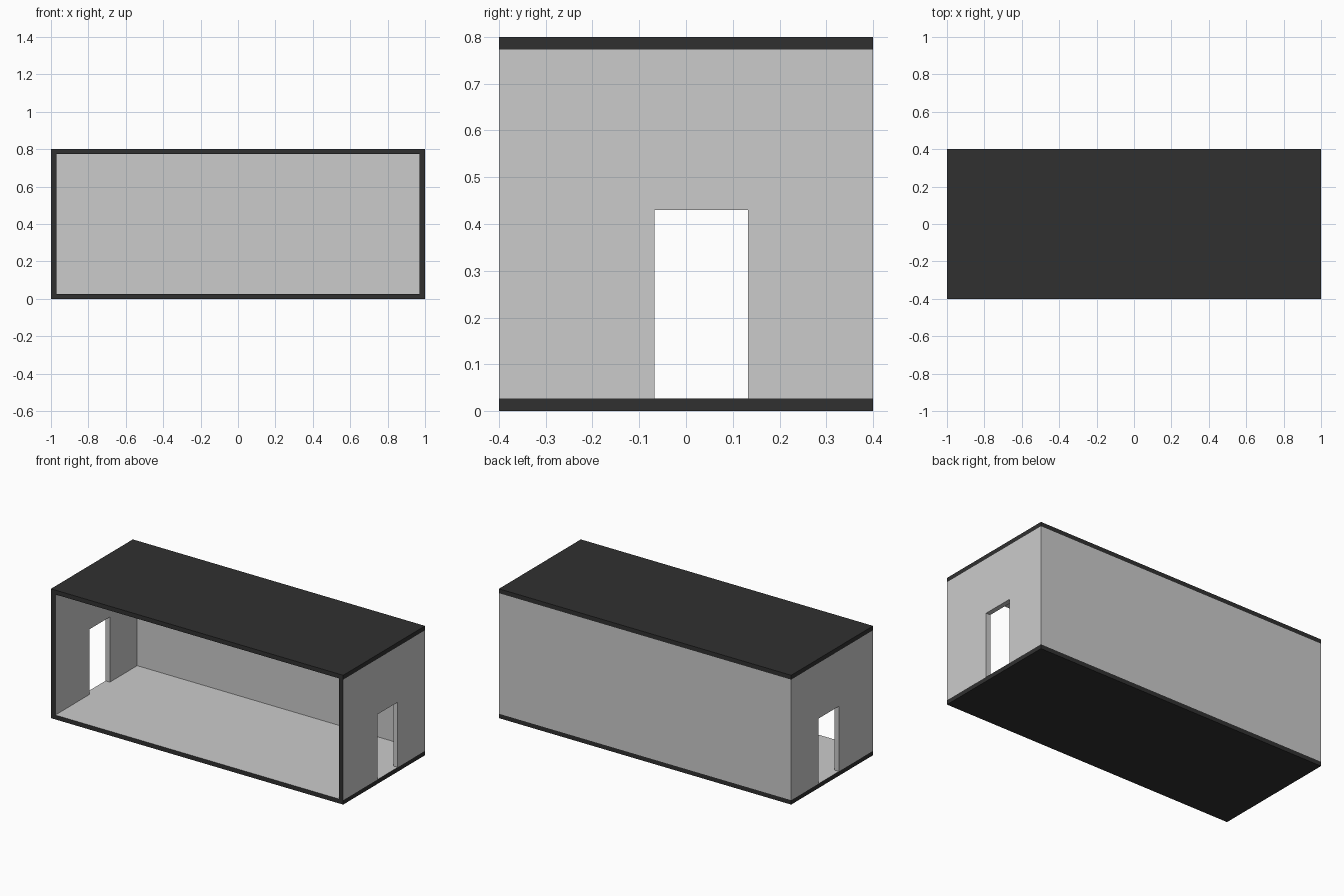
import bpy, bmesh
from mathutils import Vector

if "Cube" in bpy.data.objects:
    bpy.data.objects.remove(bpy.data.objects["Cube"])

W, D, H = 1.0, 0.4, 0.8          # half width, half depth, height
T, S = 0.03, 0.027               # wall and slab thickness


def material(name, v):
    m = bpy.data.materials.new(name)
    m.diffuse_color = (v, v, v, 1)
    m.use_nodes = True
    m.node_tree.nodes["Principled BSDF"].inputs["Base Color"].default_value = m.diffuse_color
    return m


GREY = material("grey", 0.8)
BLACK = material("black", 0.03)


def extrude_profile(name, points, offset, is_black, is_hidden=lambda f: False):
    """Extrude a planar outline; colour faces black or grey and drop hidden ones."""
    bm = bmesh.new()
    face = bm.faces.new([bm.verts.new(p) for p in points])
    ext = bmesh.ops.extrude_face_region(bm, geom=[face], use_keep_orig=True)
    bmesh.ops.translate(bm, vec=Vector(offset),
                        verts=[g for g in ext["geom"] if isinstance(g, bmesh.types.BMVert)])
    bmesh.ops.recalc_face_normals(bm, faces=bm.faces[:])
    for f in bm.faces:
        f.material_index = 1 if is_black(f) else 0
    bmesh.ops.delete(bm, geom=[f for f in bm.faces if is_hidden(f)], context='FACES_ONLY')
    me = bpy.data.meshes.new(name)
    bm.to_mesh(me)
    bm.free()
    me.materials.append(GREY)
    me.materials.append(BLACK)
    ob = bpy.data.objects.new(name, me)
    bpy.context.collection.objects.link(ob)
    return ob


# Floor and roof slabs: black outside, grey on the room side
for name, z, inward in (("floor", 0, 1), ("roof", H - S, -1)):
    extrude_profile(name, [(-W, -D, z), (W, -D, z), (W, D, z), (-W, D, z)], (0, 0, S),
                    lambda f, s=inward: f.normal.z * s < 0.5)

# End walls with doorways: black front edge, open where they meet slabs and back wall
y0, y1, door_top = -0.067, 0.133, 0.43
outline = [(-D, S), (y0, S), (y0, door_top), (y1, door_top), (y1, S),
           (D, S), (D, H - S), (-D, H - S)]


def joint(f):
    c = f.calc_center_median()
    n = f.normal
    return (n.y > 0.5 and c.y > D - 1e-4) or (
        abs(n.z) > 0.5 and (c.z < S + 1e-4 or c.z > H - S - 1e-4))


for name, x in (("left_wall", -W), ("right_wall", W - T)):
    extrude_profile(name, [(x, y, z) for y, z in outline], (T, 0, 0),
                    lambda f: f.normal.y < -0.5 and f.calc_center_median().y < -D + 1e-4,
                    joint)

# Thin back wall panel
me = bpy.data.meshes.new("back_wall")
me.from_pydata([(W, D, S), (-W, D, S), (-W, D, H - S), (W, D, H - S)], [], [(0, 1, 2, 3)])
bpy.context.collection.objects.link(bpy.data.objects.new("back_wall", me))
